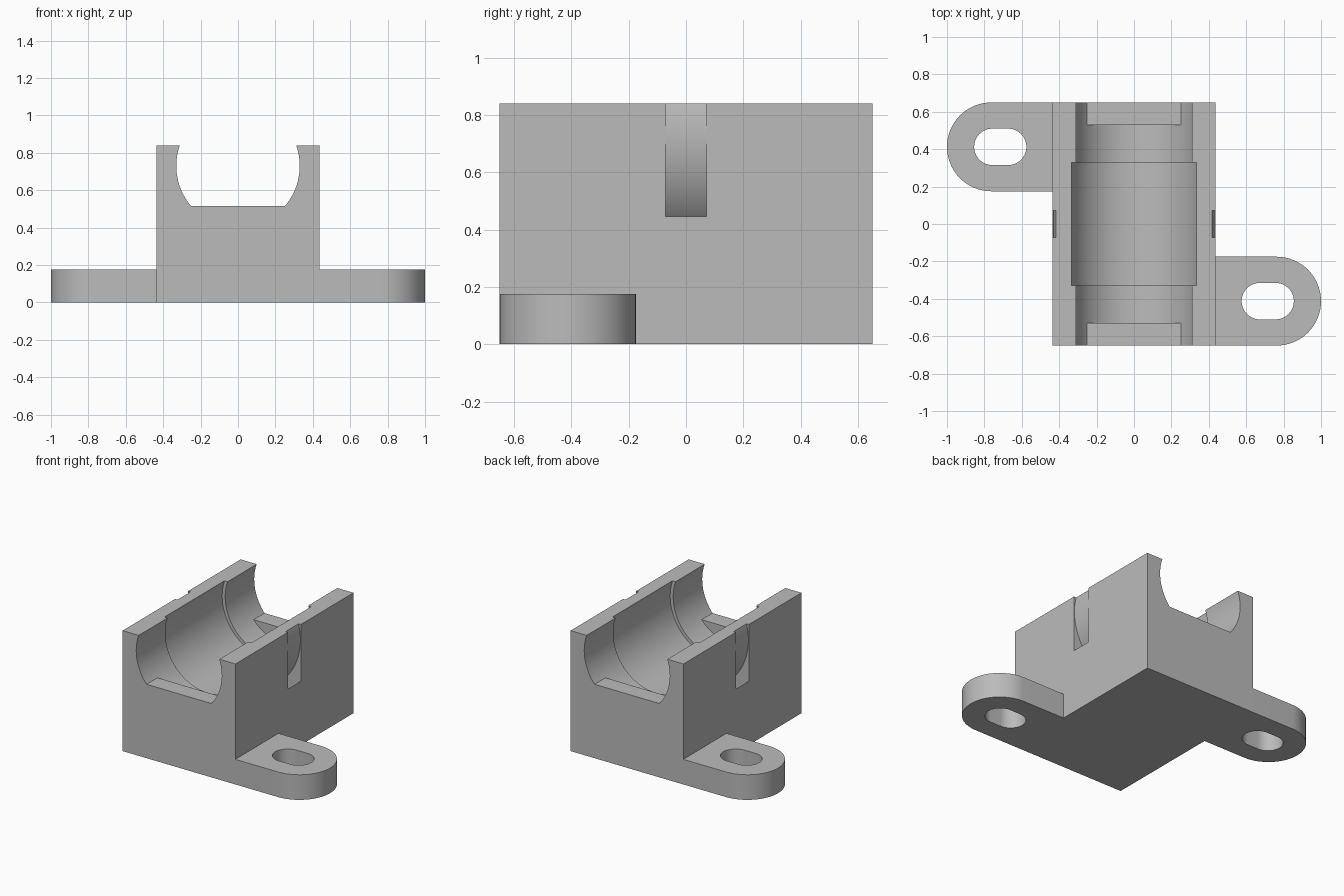
import bpy, bmesh
from math import cos, sin, pi
from mathutils import Vector

cube = bpy.data.objects.get("Cube")
if cube:
    bpy.data.objects.remove(cube, do_unlink=True)

grey = bpy.data.materials.new("plain grey")
grey.use_nodes = True
COLOUR = (0.5, 0.5, 0.5, 1)
grey.diffuse_color = COLOUR
grey.node_tree.nodes["Principled BSDF"].inputs["Base Color"].default_value = COLOUR

HALF_X, HALF_Y, HEIGHT = 0.435, 0.65, 0.84   # main block
BORE_Z = 0.73                                # bore axis height
EAR_Y, EAR_R, EAR_H = 0.4125, 0.2375, 0.175  # mounting ears


def prism(name, outline, sweep):
    """Closed outline of 3D points swept along a vector."""
    bm = bmesh.new()
    face = bm.faces.new([bm.verts.new(p) for p in outline])
    swept = bmesh.ops.extrude_face_region(bm, geom=[face])["geom"]
    bmesh.ops.translate(bm, vec=Vector(sweep),
                        verts=[v for v in swept if isinstance(v, bmesh.types.BMVert)])
    bmesh.ops.recalc_face_normals(bm, faces=bm.faces)
    mesh = bpy.data.meshes.new(name)
    bm.to_mesh(mesh)
    bm.free()
    mesh.materials.append(grey)
    ob = bpy.data.objects.new(name, mesh)
    bpy.context.collection.objects.link(ob)
    return ob


def box(name, x, y0, y1, z0, z1):
    return prism(name, [(-x, y0, z0), (x, y0, z0), (x, y1, z0), (-x, y1, z0)],
                 (0, 0, z1 - z0))


def bore(name, radius, half_length, sides=128):
    ring = [(radius * cos(2 * pi * i / sides), -half_length,
             BORE_Z + radius * sin(2 * pi * i / sides)) for i in range(sides)]
    return prism(name, ring, (0, 2 * half_length, 0))


def arc(cx, cy, r, start, n=32):
    return [(cx + r * cos(start + pi * i / n), cy + r * sin(start + pi * i / n))
            for i in range(n + 1)]


def plate(name, points, side, z0, z1):
    """Flat outline, turned half round the z axis for side = -1."""
    return prism(name, [(side * x, side * y, z0) for x, y in points], (0, 0, z1 - z0))


def combine(target, tool, operation):
    mod = target.modifiers.new(tool.name, 'BOOLEAN')
    mod.operation, mod.solver, mod.object = operation, 'EXACT', tool
    bpy.context.view_layer.objects.active = target
    bpy.ops.object.modifier_apply(modifier=mod.name)
    bpy.data.objects.remove(tool, do_unlink=True)


# Main block
body = box("clamp_base", HALF_X, -HALF_Y, HALF_Y, 0, HEIGHT)

# Two diagonally opposed ears with rounded ends and slotted holes
for side in (1, -1):
    ear = [(0.3, -EAR_Y - EAR_R)] + arc(1 - EAR_R, -EAR_Y, EAR_R, -pi / 2) + [(0.3, -EAR_Y + EAR_R)]
    combine(body, plate("ear", ear, side, 0, EAR_H), 'UNION')
    slot = arc(0.757, -EAR_Y, 0.0975, -pi / 2) + arc(0.673, -EAR_Y, 0.0975, pi / 2)
    combine(body, plate("ear_slot", slot, side, -0.1, 0.3), 'DIFFERENCE')

# Through bore and wider middle seat
combine(body, bore("through_bore", 0.33, 0.8), 'DIFFERENCE')
combine(body, bore("middle_seat", 0.353, 0.33), 'DIFFERENCE')

# Flat steps at both ends of the bore
for y0, y1 in ((-HALF_Y, -0.53), (0.53, HALF_Y)):
    combine(body, box("end_step", 0.3, y0, y1, 0.3, 0.515), 'UNION')

# Curved strap channel passing under the bore
channel = bore("strap_channel", 0.52, 0.072)
combine(channel, bore("strap_core", 0.431, 0.2), 'DIFFERENCE')
combine(body, channel, 'DIFFERENCE')

# Smooth curves, sharp corners
bpy.ops.object.select_all(action='DESELECT')
body.select_set(True)
bpy.context.view_layer.objects.active = body
bpy.ops.object.shade_smooth_by_angle(angle=pi / 6)
